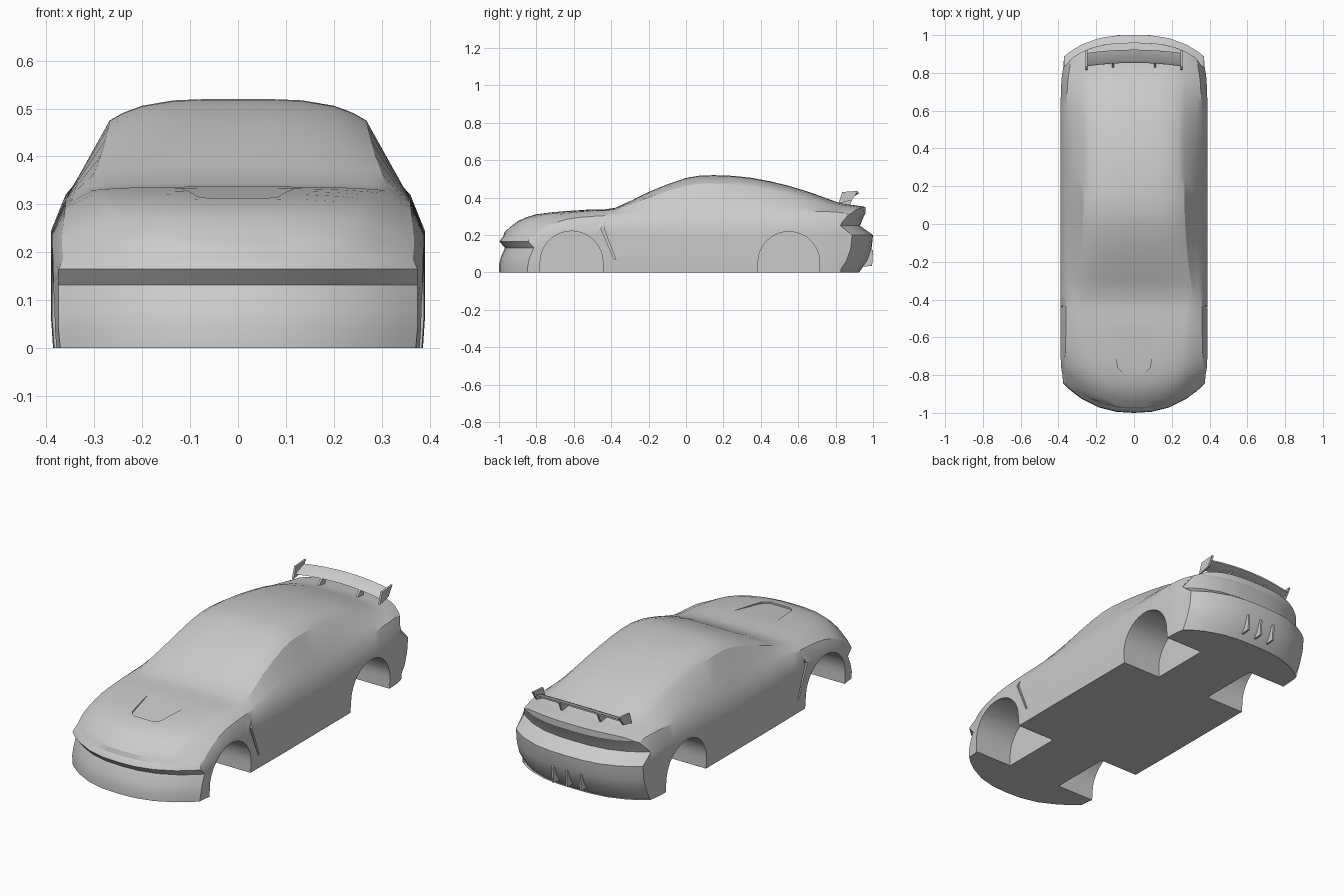
import bpy, bmesh, math
from mathutils import Vector

if "Cube" in bpy.data.objects:
    bpy.data.objects.remove(bpy.data.objects["Cube"])

# station: y, half width, belt z, shoulder x, shoulder z, roof edge x, roof edge z, centre z
STATIONS = [
    (-.97, .375, .165, .365, .185, .28, .205, .215),
    (-.90, .385, .185, .368, .225, .28, .255, .274),
    (-.80, .388, .215, .365, .257, .28, .295, .311),
    (-.65, .388, .235, .362, .285, .29, .316, .328),
    (-.50, .388, .24, .36, .30, .30, .330, .337),
    (-.38, .388, .24, .36, .305, .31, .337, .345),
    (-.20, .39, .24, .36, .31, .287, .400, .430),
    (0.00, .39, .24, .36, .31, .270, .463, .505),
    (0.15, .39, .24, .36, .31, .268, .475, .520),
    (0.35, .39, .24, .36, .315, .265, .455, .506),
    (0.55, .39, .245, .36, .32, .265, .420, .463),
    (0.70, .388, .25, .355, .325, .27, .380, .415),
    (0.82, .385, .25, .35, .325, .28, .350, .372),
    (0.90, .38, .25, .34, .32, .28, .343, .360),
    (0.96, .37, .25, .335, .31, .28, .335, .350),
]
FRAC = [-1, -.9, -.75, -.5, -.25, 0, .25, .5, .75, .9, 1]
NOSE = [-.03, -.03, -.02, .002, -.028, -.015, -.008, 0]     # bumper relief per row
TAIL = [-.035, .01, .032, .04, -.03, -.005, 0, 0]


def smooth_stations(rows, steps=2):
    """Insert extra stations with a Catmull-Rom blend."""
    out = []
    for i in range(len(rows) - 1):
        a, b, c, d = (Vector(rows[max(0, min(len(rows) - 1, i + k))]) for k in (-1, 0, 1, 2))
        for k in range(steps):
            t = k / steps
            out.append(.5 * (2 * b + (c - a) * t + (2 * a - 5 * b + 4 * c - d) * t * t
                             + (3 * b - a - 3 * c + d) * t ** 3))
    return out + [Vector(rows[-1])]


def bend(s, x):
    """Round the nose and tail in plan."""
    r = abs(x) / .39
    if s < -.6:
        return s + .17 * r ** 2.4 * (-.6 - s) / .37
    if s > .6:
        return s - .13 * r ** 2.8 * (s - .6) / .36
    return s


def side_rows(st):
    s, w, zb, xs, zs, xr, zr, zt = st
    t = .3
    return [(w - .004, 0), (w, zb * .25), (w, zb * .5), (w, zb * .8), (w, zb),
            (xs, zs), (xs + (xr - xs) * t, zs + (zr - zs) * t), (xr, zr)]


def top_point(st, f):
    return st[5] * f, st[6] + (st[7] - st[6]) * (1 - abs(f) ** 4)


def ring(st, off):
    s, rows = st[0], side_rows(st)
    pts = [(f * rows[0][0], 0, 0) for f in FRAC[1:-1]]
    pts += [(x, z, i) for i, (x, z) in enumerate(rows)]
    pts += [(*top_point(st, f), 7) for f in FRAC[-2:0:-1]]
    pts += [(-rows[i][0], rows[i][1], i) for i in range(7, -1, -1)]
    return [(x, bend(s, x) + off[i], z) for x, z, i in pts]


def finish(name, bm, angle=30):
    bmesh.ops.remove_doubles(bm, verts=bm.verts[:], dist=.0004)
    bmesh.ops.recalc_face_normals(bm, faces=bm.faces[:])
    me = bpy.data.meshes.new(name)
    bm.to_mesh(me)
    bm.free()
    ob = bpy.data.objects.new(name, me)
    bpy.context.collection.objects.link(ob)
    return ob


def smooth(ob, angle):
    bpy.ops.object.select_all(action='DESELECT')
    ob.select_set(True)
    bpy.context.view_layer.objects.active = ob
    bpy.ops.object.shade_smooth_by_angle(angle=math.radians(angle))


def prism(name, lower, upper):
    """Closed solid between two matching point loops."""
    bm = bmesh.new()
    a = [bm.verts.new(p) for p in lower]
    b = [bm.verts.new(p) for p in upper]
    n = len(a)
    bm.faces.new(a)
    bm.faces.new(b)
    for i in range(n):
        bm.faces.new((a[i], a[(i + 1) % n], b[(i + 1) % n], b[i]))
    return finish(name, bm)


def plate(name, yz, x0, x1):
    return prism(name, [(x0, y, z) for y, z in yz], [(x1, y, z) for y, z in yz])


def cut(ob, cutter):
    cutter.hide_render = True
    m = ob.modifiers.new('cut', 'BOOLEAN')
    m.operation, m.solver, m.object = 'DIFFERENCE', 'EXACT', cutter
    bpy.context.view_layer.objects.active = ob
    bpy.ops.object.modifier_apply(modifier=m.name)
    bpy.data.objects.remove(cutter)


# body shell: lofted rings plus curved nose and tail faces
bm = bmesh.new()
stations = smooth_stations(STATIONS)
last = len(stations) - 1
rings = []
for k, st in enumerate(stations):
    off = NOSE if k == 0 else TAIL if k == last else [0] * 8
    rings.append([bm.verts.new(p) for p in ring(st, off)])
for a, b in zip(rings, rings[1:]):
    n = len(a)
    for i in range(n):
        bm.faces.new((a[i], a[(i + 1) % n], b[(i + 1) % n], b[i]))
for st, off in ((stations[0], NOSE), (stations[-1], TAIL)):
    grid = []
    for i, (x, z) in enumerate(side_rows(st)):
        grid.append([bm.verts.new((f * x, bend(st[0], f * x) + off[i],
                                   top_point(st, f)[1] if i == 7 else z)) for f in FRAC])
    for lo, hi in zip(grid, grid[1:]):
        for j in range(len(FRAC) - 1):
            bm.faces.new((lo[j], lo[j + 1], hi[j + 1], hi[j]))
body = finish('car_body', bm)

# wheel wells
for yc, r in ((-.612, .168), (.55, .165)):
    arch = [(yc + r * math.cos(math.pi * i / 20), .053 + r * math.sin(math.pi * i / 20))
            for i in range(21)]
    arch += [(yc - r, -.1), (yc + r, -.1)]
    for sgn in (-1, 1):
        cut(body, plate('well_cutter', arch, sgn * .16, sgn * .5))

# hood vent recess
plan = [(-.125, -.53), (-.085, -.76), (-.06, -.785), (.06, -.785), (.085, -.76), (.125, -.53)]
cut(body, prism('vent_cutter',
                [(x, y, .338 + (y + .53) * .13) for x, y in plan],
                [(x, y, .5) for x, y in plan]))

# slanted slits behind the front wheels
slit = [(-.435, .27), (-.455, .235), (-.385, .07), (-.375, .07), (-.44, .235), (-.427, .27)]
for sgn in (-1, 1):
    cut(body, plate('slit_cutter', slit, sgn * .378, sgn * .45))
smooth(body, 28)

# rear wing blade, slightly arched
bm = bmesh.new()
loops = []
for i in range(9):
    f = i / 4 - 1
    dy, dz = .018 * (1 - f * f), .012 * (1 - f * f)
    loops.append([bm.verts.new((f * .25, y + dy, z + dz)) for y, z in
                  ((.835, .388), (.845, .398), (.905, .418), (.905, .41), (.86, .388))])
for a, b in zip(loops, loops[1:]):
    for i in range(5):
        bm.faces.new((a[i], a[(i + 1) % 5], b[(i + 1) % 5], b[i]))
bm.faces.new(loops[0])
bm.faces.new(loops[-1])
smooth(finish('wing_blade', bm), 30)

# wing end plates and struts
for sgn, side in ((-1, 'left'), (1, 'right')):
    plate('wing_end_plate_' + side, [(.815, .37), (.835, .43), (.92, .436), (.885, .385)],
          sgn * .247, sgn * .257)
    plate('wing_strut_' + side, [(.815, .355), (.87, .35), (.9, .412), (.86, .40)],
          sgn * .107, sgn * .117)

# diffuser fins
for i, x in enumerate((-.08, 0, .08)):
    plate('diffuser_fin_%d' % i, [(.93, .03), (.995, .035), (1.0, .12), (.96, .13)],
          x - .005, x + .005)
